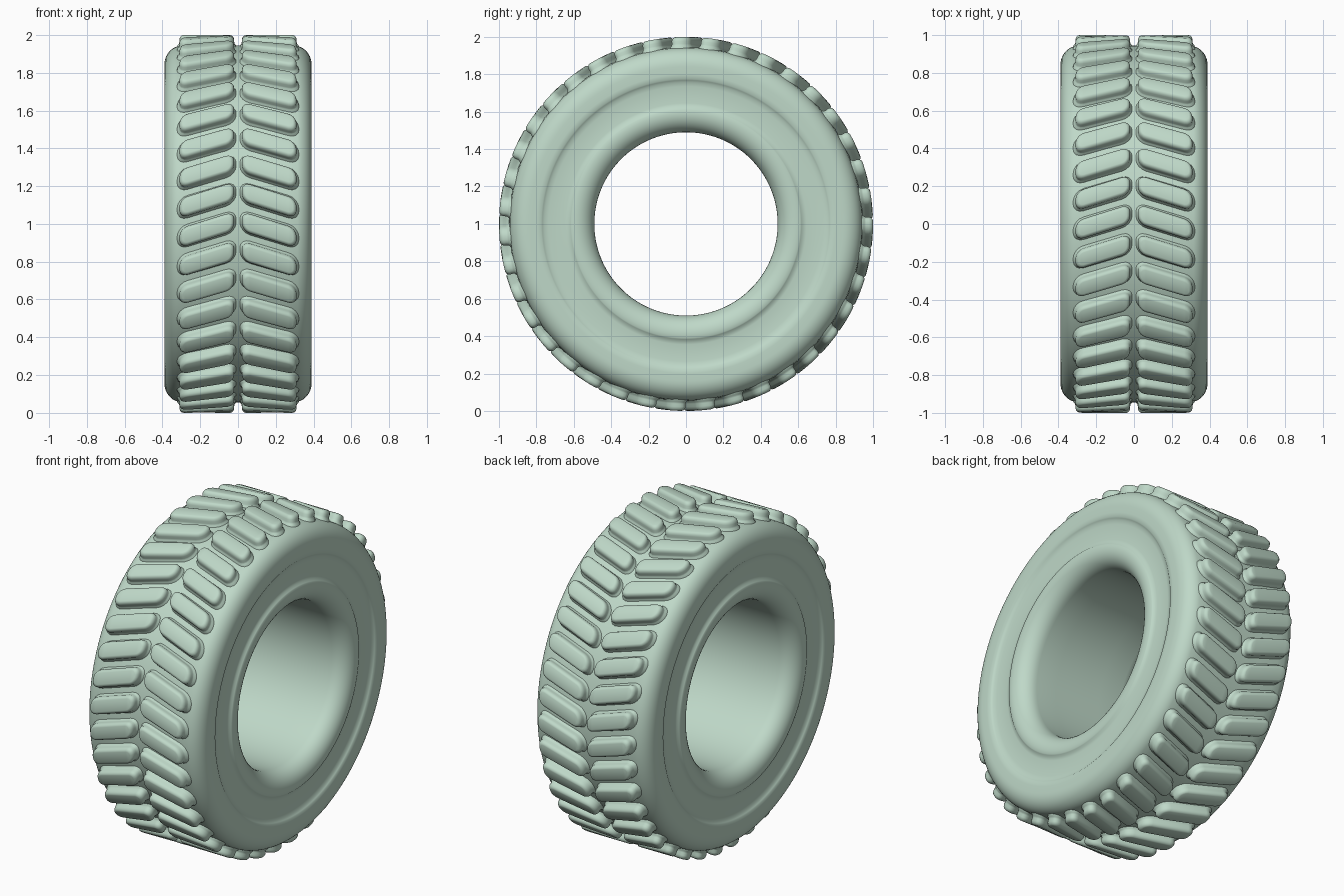
import bpy, bmesh
from math import sin, cos, pi, radians
from mathutils import Vector, Matrix

cube = bpy.data.objects.get("Cube")
if cube:
    bpy.data.objects.remove(cube, do_unlink=True)

rubber = bpy.data.materials.new("pale_green")
rubber.use_nodes = True
COLOUR = (0.52, 0.69, 0.58, 1)
rubber.diffuse_color = COLOUR
rubber.node_tree.nodes["Principled BSDF"].inputs["Base Color"].default_value = COLOUR

HUB = Vector((0, 0, 1))
LUGS = 39
PHASE = radians(-1.8)


def finish(bm, name, sharp):
    bmesh.ops.recalc_face_normals(bm, faces=bm.faces)
    mesh = bpy.data.meshes.new(name)
    bm.to_mesh(mesh)
    bm.free()
    mesh.materials.append(rubber)
    mesh.shade_smooth()
    mesh.set_sharp_from_angle(angle=radians(sharp))
    obj = bpy.data.objects.new(name, mesh)
    bpy.context.collection.objects.link(obj)
    return obj


def arc(cx, cr, rx, rr, start, end, steps):
    """Elliptical arc as (x, radius) points, angles in degrees."""
    angles = [radians(start + (end - start) * i / steps) for i in range(steps + 1)]
    return [(cx + rx * cos(a), cr + rr * sin(a)) for a in angles]


# Tyre body: half section from tread centre to bore centre, mirrored and spun
half = [(0, 0.945), (0.15, 0.946), (0.27, 0.945)]
half += arc(0.30, 0.84, 0.09, 0.102, 80, 0, 9)                 # shoulder
half += [(0.39, 0.80), (0.389, 0.775), (0.384, 0.768), (0.378, 0.757),
         (0.374, 0.735), (0.374, 0.645), (0.377, 0.626), (0.385, 0.617)]  # recessed panel
half += arc(0.29, 0.59, 0.10, 0.10, 12, -90, 10)               # bead
half += [(0.15, 0.49), (0, 0.49)]
section = half + [(-x, r) for x, r in reversed(half[1:-1])]

bm = bmesh.new()
verts = [bm.verts.new((x, 0, 1 + r)) for x, r in section]
edges = [bm.edges.new((v, verts[(i + 1) % len(verts)])) for i, v in enumerate(verts)]
bmesh.ops.spin(bm, geom=verts + edges, cent=HUB, axis=(1, 0, 0),
               angle=2 * pi, steps=156, use_merge=True)
bmesh.ops.remove_doubles(bm, verts=bm.verts, dist=0.0001)
finish(bm, "tyre_body", 35)


# Tread lugs: slanted rounded blocks wrapped round the tyre
LENGTH, WIDTH, CORNER, SLANT = 0.145, 0.053, 0.044, 0.32
LEVELS = [(-0.014, 0.932), (-0.010, 0.947), (-0.003, 0.953), (0, 0.963),
          (0, 0.978), (0.004, 0.989), (0.011, 0.997), (0.020, 1.0)]
STEPS = 5


def outline(inset):
    """Rounded rectangle, slanted, as (sideways, along tread) points."""
    c = CORNER - inset
    points = []
    for quarter, (sx, sy) in enumerate([(1, 1), (-1, 1), (-1, -1), (1, -1)]):
        for i in range(STEPS):
            a = (quarter + i / (STEPS - 1)) * pi / 2
            u = sx * (LENGTH - CORNER) + c * cos(a)
            v = sy * (WIDTH - CORNER) + c * sin(a)
            points.append((u, v - SLANT * u))
    return points


def add_lug(bm, side, angle):
    rings = []
    for inset, radius in LEVELS:
        ring = []
        for u, v in outline(inset):
            a = angle + v
            ring.append(bm.verts.new((side * (0.165 + u), -radius * cos(a),
                                      1 + radius * sin(a))))
        rings.append(ring)
    n = len(rings[0])
    for low, high in zip(rings, rings[1:]):
        for i in range(n):
            j = (i + 1) % n
            bm.faces.new((low[i], low[j], high[j], high[i]))
    top = rings[-1]
    for i in range(n // 2 - 1):
        bm.faces.new((top[i], top[i + 1], top[n - 2 - i], top[n - 1 - i]))


for name, side in (("left_tread_lugs", 1), ("right_tread_lugs", -1)):
    bm = bmesh.new()
    for k in range(LUGS):
        add_lug(bm, side, PHASE + 2 * pi * k / LUGS)
    finish(bm, name, 50)
